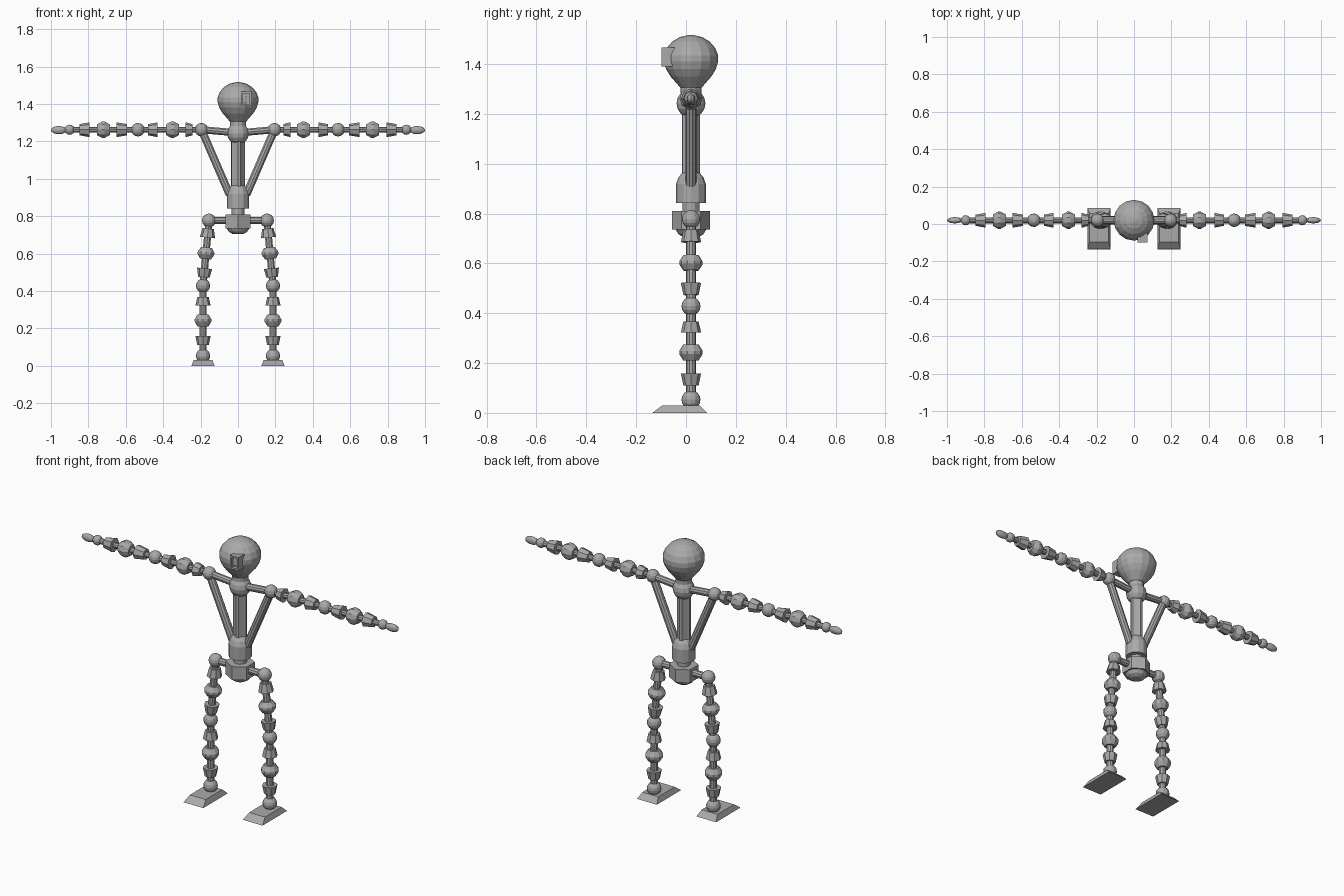
import bpy, math
from mathutils import Vector, Matrix

if "Cube" in bpy.data.objects:
    bpy.data.objects.remove(bpy.data.objects["Cube"])

Y0 = 0.02  # depth of the body centre line
mat = bpy.data.materials.new("dull_grey")
mat.diffuse_color = (0.4, 0.4, 0.4, 1)
mat.use_nodes = True
mat.node_tree.nodes["Principled BSDF"].inputs["Base Color"].default_value = mat.diffuse_color


def mesh(name, verts, faces):
    me = bpy.data.meshes.new(name)
    me.from_pydata(verts, [], faces)
    me.materials.append(mat)
    ob = bpy.data.objects.new(name, me)
    bpy.context.collection.objects.link(ob)
    return ob


def lathe(name, start, axis, profile, sides=8, phase=0.0, flute=1.0):
    """Flat faced turned solid; profile is (distance along axis, radius)."""
    start = Vector(start)
    q = Vector(axis).normalized()
    side = Vector((0, 1, 0))
    other = q.cross(side).normalized()
    side = other.cross(q)
    verts, faces = [], []
    for d, r in profile:
        for i in range(sides):
            a = 2 * math.pi * i / sides + phase
            k = r * (flute if i % 4 > 1 else 1)
            verts.append(start + q * d + (side * math.cos(a) + other * math.sin(a)) * k)
    n = len(profile)
    for j in range(n - 1):
        for i in range(sides):
            k = (i + 1) % sides
            faces.append((j * sides + i, j * sides + k, (j + 1) * sides + k, (j + 1) * sides + i)[::-1])
    faces.append(tuple(range(sides)))
    faces.append(tuple(range((n - 1) * sides, n * sides))[::-1])
    ob = mesh(name, verts, faces)
    import_fix(ob)
    return ob


def import_fix(ob):
    # consistent outward normals
    import bmesh
    bm = bmesh.new()
    bm.from_mesh(ob.data)
    bmesh.ops.recalc_face_normals(bm, faces=bm.faces)
    bm.to_mesh(ob.data)
    bm.free()


def rod(name, a, b, r, sides=10):
    a, b = Vector(a), Vector(b)
    return lathe(name, a, b - a, [(0, r), ((b - a).length, r)], sides)


def ball(name, c, r, scale=(1, 1, 1), seg=12):
    prof = [(-r * math.cos(t), r * math.sin(t)) for t in
            [0.02 + (math.pi - 0.04) * i / 8 for i in range(9)]]
    ob = lathe(name, (0, 0, 0), (0, 0, 1), prof, seg)
    ob.data.transform(Matrix.Translation(c) @ Matrix.Diagonal((*scale, 1)))
    return ob


def limb(name, a, b, cuts, r, rodr):
    """Rod with two cups and a double cone collar between two joints."""
    a, b = Vector(a), Vector(b)
    d = b - a
    c = cuts
    rod(name + "_rod", a, b, rodr)
    lathe(name + "_cup_near", a, d, [(c[0], r * .68), (c[1], r * .9)])
    m, h = (c[2] + c[3]) / 2, (c[3] - c[2]) / 2
    lathe(name + "_collar", a, d, [(m - h, r * .68), (m - h * .2, r * 1.04), (m + h * .2, r * 1.04), (m + h, r * .68)], 10)
    lathe(name + "_cup_far", a, d, [(c[4], r * .9), (c[5], r * .68)])


# pelvis, spine and torso
def up(name, prof, sides=12, **kw):
    return lathe(name, (0, Y0, 0), (0, 0, 1), prof, sides, **kw)


up("pelvis", [(.735, .076), (.81, .076)], 6)
up("pelvis_bowl", [(.705, .03), (.717, .05), (.737, .062), (.745, .062)])
up("lower_spine", [(.8, .034), (.85, .034)])
up("abdomen", [(.842, .06), (.918, .06), (.945, .05), (.963, .035), (.968, .02)])
up("torso_column", [(.95, .037), (1.21, .037)], 16, flute=.82)
ball("collar_ball", (0, Y0, 1.242), .058)
up("neck", [(1.24, .042), (1.315, .042)])

# head
up("head", [(1.305, .043), (1.325, .06), (1.35, .082), (1.38, .1), (1.41, .109), (1.435, .109),
            (1.465, .097), (1.49, .075), (1.508, .045), (1.516, .012)], 16)

# round eye: tube with recessed lens
lathe("round_eye", (-.043, -.05, 1.443), (0, -1, 0),
      [(0, .025), (.04, .025), (.048, .021), (.048, .015), (.036, .014)], 12)

# square eye: box with recessed front
x0, x1, z0, z1, yf, yb, t = .018, .072, 1.39, 1.467, -.098, -.045, .01
v = []
for y, e in ((yb, 0), (yf, 0), (yf, t), (yf + .02, t)):
    v += [(x0 + e, y, z0 + e), (x1 - e, y, z0 + e), (x1 - e, y, z1 - e), (x0 + e, y, z1 - e)]
f = [(0, 1, 2, 3), (12, 13, 14, 15)]
for j in range(3):
    for i in range(4):
        k = (i + 1) % 4
        f.append((j * 4 + i, j * 4 + k, j * 4 + 4 + k, j * 4 + 4 + i))
import_fix(mesh("square_eye", v, f))

for s, side in ((-1, "right"), (1, "left")):
    P = lambda x, z: Vector((s * x, Y0, z))
    # shoulder frame
    shoulder, elbow, wrist = P(.195, 1.262), P(.535, 1.262), P(.9, 1.262)
    rod(side + "_shoulder_bar", P(.0, 1.245), shoulder, .02)
    rod(side + "_chest_strut", P(.045, .915), shoulder, .022)
    ball(side + "_shoulder", shoulder, .036)
    # arm
    limb(side + "_upper_arm", shoulder, elbow, (.047, .085, .12, .19, .235, .285), .044, .016)
    ball(side + "_elbow", elbow, .036)
    limb(side + "_forearm", elbow, wrist, (.058, .115, .15, .22, .258, .312), .044, .016)
    ball(side + "_wrist", wrist, .027)
    ball(side + "_hand", P(.958, 1.26), .02, (2.1, .85, 1.1))
    # leg
    hip, knee, ankle = P(.155, .777), P(.187, .428), P(.187, .053)
    rod(side + "_hip_bar", P(0, .777), hip, .02)
    ball(side + "_hip", hip, .037)
    limb(side + "_thigh", hip, knee, (.044, .092, .145, .207, .257, .305), .045, .02)
    ball(side + "_knee", knee, .038)
    limb(side + "_shin", knee, ankle, (.061, .105, .153, .218, .27, .318), .045, .02)
    ball(side + "_ankle", ankle, .038)
    # foot: low tapered wedge
    q = [(-.0625, -.135), (.0625, -.135), (.0625, .085), (-.0625, .085)]
    w = [(-.05, -.095), (.05, -.095), (.05, .055), (-.05, .055)]
    fv = [(s * .187 + x, y, 0) for x, y in q] + [(s * .187 + x, y, .03) for x, y in w]
    ff = [(0, 1, 2, 3), (4, 5, 6, 7)] + [(i, (i + 1) % 4, (i + 1) % 4 + 4, i + 4) for i in range(4)]
    import_fix(mesh(side + "_foot", fv, ff))
